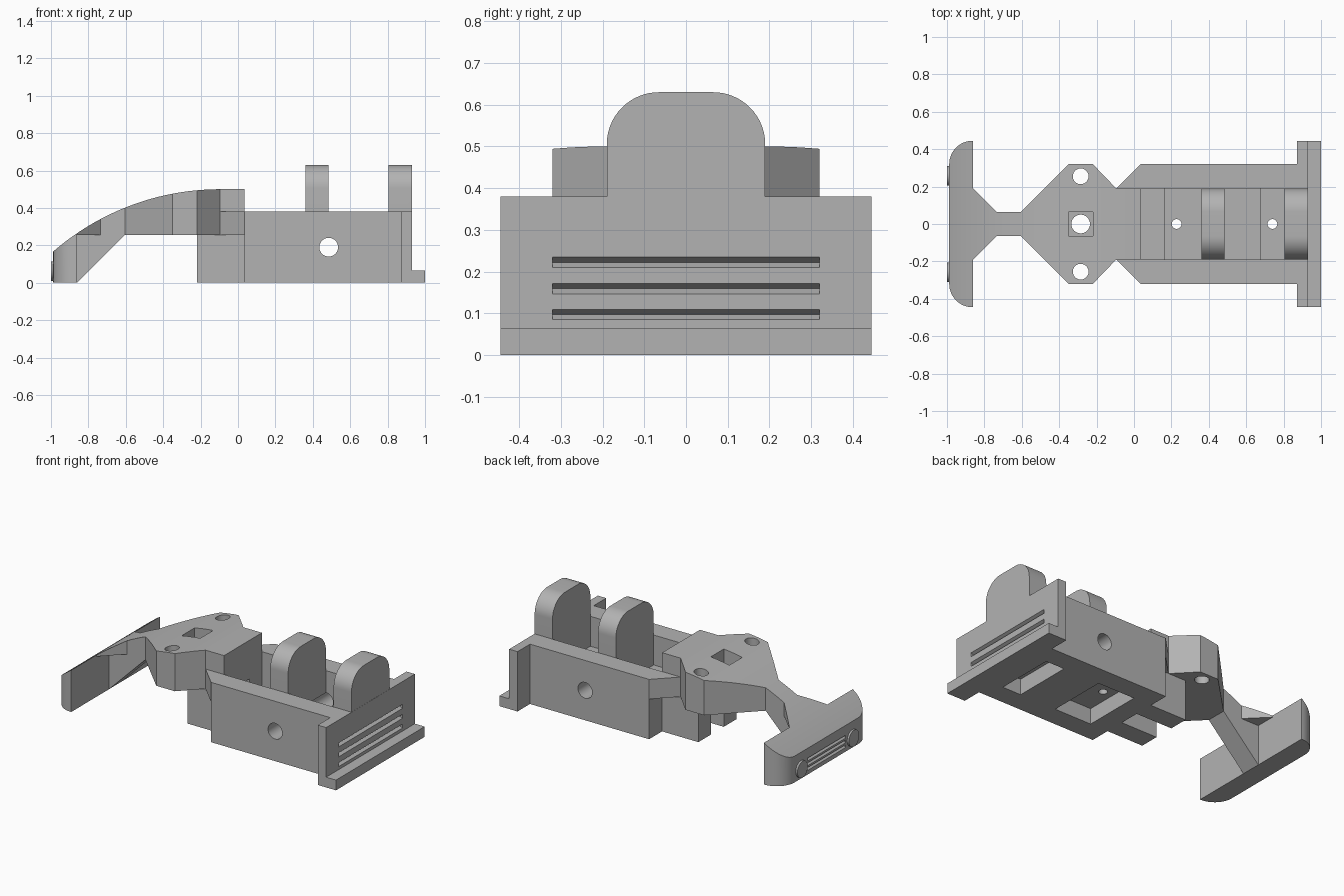
import bpy, bmesh, math
from mathutils import Matrix, Vector

old = bpy.data.objects.get("Cube")
if old:
    bpy.data.objects.remove(old, do_unlink=True)

grey = bpy.data.materials.new("plain_grey")
grey.use_nodes = True
grey.diffuse_color = (0.45, 0.45, 0.45, 1)
grey.node_tree.nodes["Principled BSDF"].inputs["Base Color"].default_value = (0.45, 0.45, 0.45, 1)


def prism(name, outline, axis, lo, hi):
    """Extrude a 2D outline along an axis: z takes (x, y), y takes (x, z), x takes (y, z)."""
    place = {"z": lambda a, b, t: (a, b, t),
             "y": lambda a, b, t: (a, t, b),
             "x": lambda a, b, t: (t, a, b)}[axis]
    bm = bmesh.new()
    face = bm.faces.new([bm.verts.new(place(a, b, lo)) for a, b in outline])
    ext = bmesh.ops.extrude_face_region(bm, geom=[face])
    moved = [v for v in ext["geom"] if isinstance(v, bmesh.types.BMVert)]
    bmesh.ops.translate(bm, verts=moved, vec=Vector(place(0, 0, hi - lo)))
    bmesh.ops.recalc_face_normals(bm, faces=bm.faces)
    mesh = bpy.data.meshes.new(name)
    bm.to_mesh(mesh)
    bm.free()
    mesh.materials.append(grey)
    obj = bpy.data.objects.new(name, mesh)
    bpy.context.collection.objects.link(obj)
    return obj


def box(name, x, y, z):
    return prism(name, [(x[0], y[0]), (x[1], y[0]), (x[1], y[1]), (x[0], y[1])], "z", *z)


def arc(cx, cy, r, start, end, steps=16):
    angles = [math.radians(start + (end - start) * i / steps) for i in range(steps + 1)]
    return [(cx + r * math.cos(a), cy + r * math.sin(a)) for a in angles]


def disc(name, centre, r, axis, lo, hi):
    return prism(name, arc(*centre, r, 0, 360, 40)[:-1], axis, lo, hi)


def mirrored(half):
    """Close a half outline by mirroring it across the x axis."""
    return half + [(x, -y) for x, y in reversed(half)]


def carve(targets, cutter, operation="DIFFERENCE"):
    for obj in targets:
        mod = obj.modifiers.new("carve", "BOOLEAN")
        mod.operation, mod.object, mod.solver = operation, cutter, "EXACT"
        bpy.context.view_layer.objects.active = obj
        bpy.ops.object.modifier_apply(modifier=mod.name)
    bpy.data.objects.remove(cutter, do_unlink=True)


def groove(target, x, depth, half_width, z, half_height):
    """Cut a V-shaped horizontal groove into a face that looks along x."""
    tri = [(x - depth * 0.1, z - half_height * 1.1), (x - depth * 0.1, z + half_height * 1.1),
           (x + depth, z)]
    carve([target], prism("groove_cutter", tri, "y", -half_width, half_width))


# Curved bonnet line shared by the deck and the bumper
RADIUS, CREST = 1.363, -0.095


def bonnet(x):
    return 0.5 - RADIUS + math.sqrt(RADIUS ** 2 - (x - CREST) ** 2)


def under_bonnet(start, end, bottom):
    xs = [start + (min(end, CREST) - start) * i / 32 for i in range(33)]
    top = [(x, bonnet(x)) for x in xs]
    if end > CREST:
        top.append((end, 0.5))
    return [(end, bottom), (start, bottom)] + top


# Front deck
deck = prism("front_deck", under_bonnet(-0.87, 0.035, 0.255), "y", -0.5, 0.5)
plan = [(-0.87, 0.2), (-0.735, 0.065), (-0.605, 0.065), (-0.35, 0.32),
        (-0.22, 0.32), (-0.095, 0.19), (0.1, 0.19)]
carve([deck], prism("deck_plan", mirrored(plan), "z", -0.1, 0.8), "INTERSECT")
carve([deck], box("square_pocket", (-0.35, -0.22), (-0.065, 0.065), (0.38, 0.7)))
carve([deck], disc("pivot_hole", (-0.285, 0), 0.05, "z", 0.1, 0.45))
for side in (-1, 1):
    carve([deck], disc("bolt_hole", (-0.285, side * 0.255), 0.042, "z", 0.1, 0.7))

# Neck brace under the deck
neck = prism("neck_brace", [(-0.865, 0), (-0.86, 0), (-0.605, 0.255), (-0.865, 0.255)],
             "y", -0.065, 0.065)

# Front bumper with rounded ends, grille grooves and lamps
bumper = prism("front_bumper", under_bonnet(-0.988, -0.86, 0), "y", -0.5, 0.5)
plan = [(-0.86, 0.445)] + arc(-0.863, 0.32, 0.125, 90, 180)
carve([bumper], prism("bumper_plan", mirrored(plan), "z", -0.1, 0.8), "INTERSECT")
for z in (0.035, 0.065, 0.095):
    groove(bumper, -0.988, 0.012, 0.19, z, 0.009)
for side, name in ((-1, "right_lamp"), (1, "left_lamp")):
    disc(name, (side * 0.258, 0.062), 0.052, "x", -1.0, -0.98)

# Chassis tub
chassis = box("chassis", (0.035, 0.93), (-0.32, 0.32), (0, 0.38))
carve([chassis], box("cabin_space", (0, 0.805), (-0.19, 0.19), (0.13, 0.5)))

# Seats: rounded backrests and cushions
backs, cushions = [], []
for name, x0, x1 in (("front_backrest", 0.36, 0.485), ("rear_backrest", 0.805, 0.93)):
    half = arc(0.065, 0.505, 0.125, 0, 90)
    shape = [(0.19, 0.13)] + half + [(-y, z) for y, z in reversed(half)] + [(-0.19, 0.13)]
    backs.append(prism(name, shape, "x", x0, x1))
for name, x0, x1, hole in (("front_cushion", 0.16, 0.36, 0.228), ("rear_cushion", 0.675, 0.805, 0.74)):
    seat = box(name, (x0, x1), (-0.19, 0.19), (0.13, 0.19))
    carve([seat, chassis], disc("peg_hole", (hole, 0), 0.026, "z", -0.1, 0.6))

# Underside pockets and the cross hole through both walls
for x in ((0.16, 0.42), (0.675, 0.805)):
    carve([chassis], box("underside_pocket", x, (-0.19, 0.19), (-0.1, 0.1)))
carve([chassis, backs[0]], disc("cross_hole", (0.485, 0.19), 0.05, "y", -0.6, 0.6))

# Legs and shoulder wedges joining the deck to the chassis
for s, side in ((-1, "right"), (1, "left")):
    box(side + "_leg", (-0.22, 0.035), sorted((s * 0.065, s * 0.19)), (0, 0.255))
    prism(side + "_shoulder", [(0.035, s * 0.19), (0.035, s * 0.32), (-0.095, s * 0.19)],
          "z", 0.255, 0.38)

# Rear panel with louvres, and the rear step
panel = box("rear_panel", (0.872, 0.931), (-0.445, 0.445), (0, 0.38))
for z in (0.097, 0.159, 0.222):
    for part in (panel, chassis, backs[1]):
        groove(part, 0.931, -0.025, 0.32, z, 0.0125)
box("rear_step", (0.93, 1.0), (-0.445, 0.445), (0, 0.065))

# Smooth the curved faces, keep hard edges
bpy.ops.object.select_all(action="DESELECT")
for obj in bpy.context.collection.objects:
    if obj.type == "MESH" and grey.name in obj.data.materials:
        obj.select_set(True)
        bpy.context.view_layer.objects.active = obj
bpy.ops.object.shade_smooth_by_angle(angle=math.radians(25))
